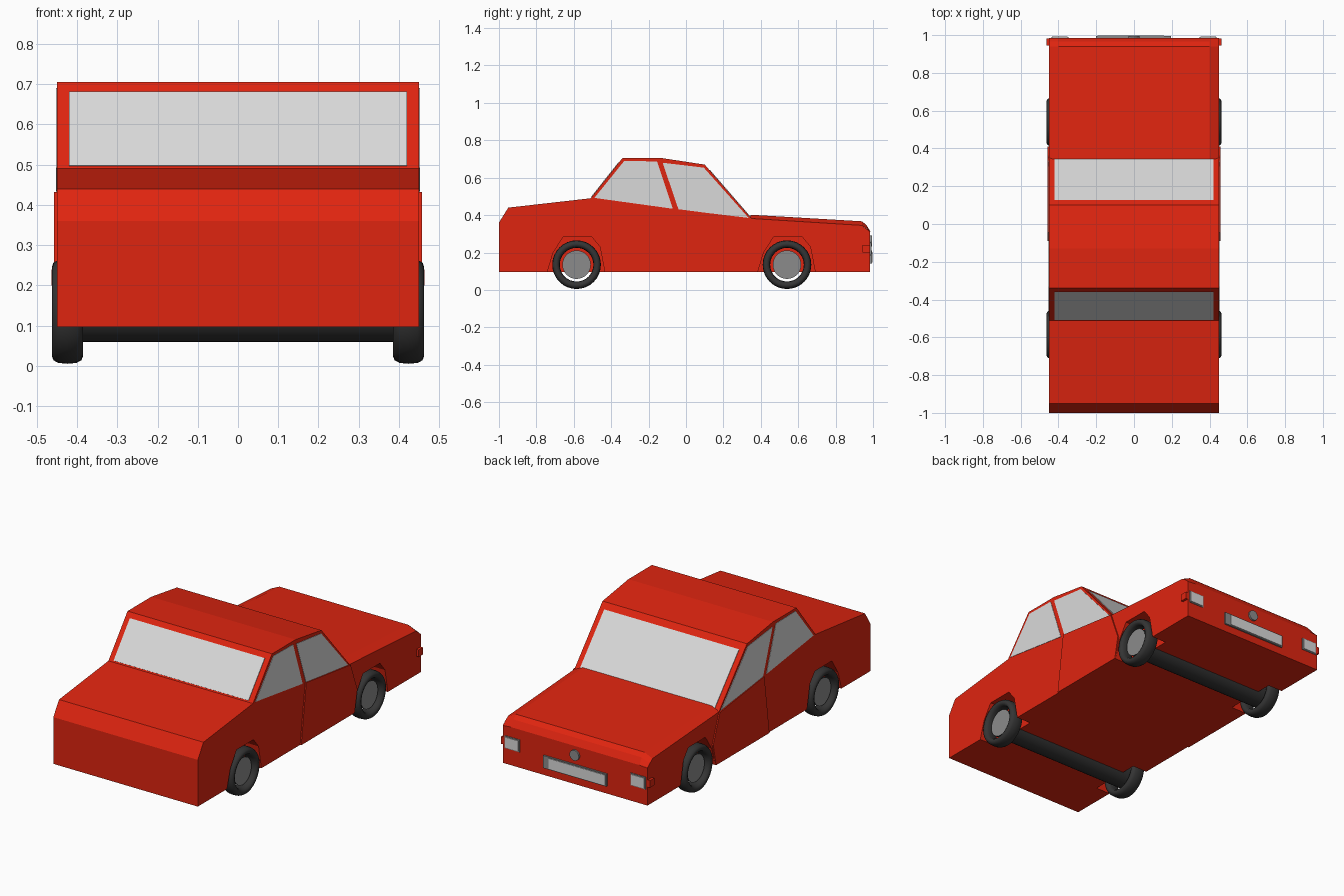
import bpy, bmesh, math
from mathutils import Vector

if "Cube" in bpy.data.objects:
    bpy.data.objects.remove(bpy.data.objects["Cube"])


def material(name, rgb):
    m = bpy.data.materials.new(name)
    m.diffuse_color = (*rgb, 1)
    m.use_nodes = True
    m.node_tree.nodes["Principled BSDF"].inputs["Base Color"].default_value = m.diffuse_color
    return m


RED = material("red paint", (0.74, 0.018, 0.005))
GLASS = material("pale glass", (0.70, 0.70, 0.70))
GREY = material("mid grey", (0.26, 0.26, 0.26))
RUBBER = material("dark rubber", (0.035, 0.035, 0.035))


def finish(name, bm, *mats):
    bmesh.ops.recalc_face_normals(bm, faces=bm.faces)
    me = bpy.data.meshes.new(name)
    bm.to_mesh(me)
    bm.free()
    for m in mats:
        me.materials.append(m)
    ob = bpy.data.objects.new(name, me)
    bpy.context.collection.objects.link(ob)
    return ob


def add_prism(bm, pts, x0, x1):
    """Side profile (y, z) extruded along x."""
    f = bm.faces.new([bm.verts.new((x0, y, z)) for y, z in pts])
    r = bmesh.ops.extrude_face_region(bm, geom=[f])
    vs = [v for v in r["geom"] if isinstance(v, bmesh.types.BMVert)]
    bmesh.ops.translate(bm, verts=vs, vec=(x1 - x0, 0, 0))


def prism(name, pts, spans, mat):
    bm = bmesh.new()
    for x0, x1 in spans:
        add_prism(bm, pts, x0, x1)
    return finish(name, bm, mat)


def both(a, b):
    return [(a, b), (-b, -a)]


def rect(y0, y1, z0, z1):
    return [(y0, z0), (y1, z0), (y1, z1), (y0, z1)]


def select(ob):
    bpy.ops.object.select_all(action='DESELECT')
    ob.select_set(True)
    bpy.context.view_layer.objects.active = ob


AXLES = {"rear": -0.585, "front": 0.54}
AXLE_Z = 0.135

# body shell: one side profile
body = prism("body", [(-1, .097), (-1, .36), (-.95, .44), (-.51, .49), (-.34, .705),
                      (-.13, .705), (.1, .67), (.35, .382), (.94, .345), (.985, .31),
                      (.985, .097)], [(-.45, .45)], RED)

# wheel arches cut as shallow pockets
bm = bmesh.new()
for yc in AXLES.values():
    arch = [(-.155, .05), (-.155, .1), (-.125, .2), (-.07, .285), (.08, .285),
            (.125, .23), (.15, .1), (.15, .05)]
    for x0, x1 in both(.36, .6):
        add_prism(bm, [(yc + y, z) for y, z in arch], x0, x1)
cutter = finish("arch_cutter", bm, RED)
cutter.hide_render = True
mod = body.modifiers.new("arches", 'BOOLEAN')
mod.operation = 'DIFFERENCE'
mod.solver = 'EXACT'
mod.object = cutter
select(body)
bpy.ops.object.modifier_apply(modifier="arches")
bpy.data.objects.remove(cutter)

# raised bonnet with sloping edges
bm = bmesh.new()
rings = []
for y, zs, zt in [(.345, .381, .402), (.94, .344, .367), (.965, .327, .347), (.986, .308, .312)]:
    rings.append([bm.verts.new((x, y, z)) for x, z in
                  [(-.45, zs), (-.40, zt), (.40, zt), (.45, zs)]])
for a, b in zip(rings, rings[1:]):
    for i in range(4):
        j = (i + 1) % 4
        bm.faces.new((a[i], a[j], b[j], b[i]))
bm.faces.new(rings[0])
bm.faces.new(rings[-1])
finish("bonnet", bm, RED)

# front doors, slightly proud of the body
prism("front_doors", [(-.045, .432), (.35, .381), (.41, .22), (.385, .097), (-.09, .097)],
      both(.449, .457), RED)

# side windows
prism("rear_side_windows", [(-.49, .492), (-.33, .69), (-.155, .687), (-.07, .434)],
      both(.448, .452), GLASS)
prism("front_side_windows", [(-.125, .68), (.095, .654), (.335, .385), (-.04, .43)],
      both(.448, .452), GLASS)


# windscreen and back window: thin plates lying on the slopes
def sloped_plate(name, a, b, out):
    a, b = Vector(a), Vector(b)
    d = (b - a).normalized()
    n = Vector((-d.y, d.x)) * out
    prism(name, [a - n * .002, b - n * .002, b + n * .003, a + n * .003],
          [(-.42, .42)], GLASS)


sloped_plate("windscreen", (.126, .640), (.347, .3855), 1)
sloped_plate("back_window", (-.505, .4963), (-.36, .680), 1)

# nose details: lamps, indicators, plate and round cap
prism("headlamp_frames", rect(.984, .988, .185, .255), both(.345, .440), GREY)
prism("headlamps", rect(.985, .992, .191, .249), both(.352, .434), GLASS)
prism("side_indicators", rect(.945, .983, .2, .24), both(.448, .464), RED)
prism("grille_plate", rect(.984, .994, .14, .21), [(-.2, .195)], GREY)
prism("grille_panel", rect(.985, .997, .146, .204), [(-.193, .16)], GLASS)
circle = [(math.cos(a) * .029, math.sin(a) * .029)
          for a in (math.tau * i / 20 for i in range(20))]
bm = bmesh.new()
f = bm.faces.new([bm.verts.new((x, .984, .262 + z)) for x, z in circle])
r = bmesh.ops.extrude_face_region(bm, geom=[f])
bmesh.ops.translate(bm, vec=(0, .011, 0),
                    verts=[v for v in r["geom"] if isinstance(v, bmesh.types.BMVert)])
finish("round_nose_cap", bm, GREY)

# tyres: rounded ring section spun around the axle
SEG = 32
section = [(.09 + .02 + .02 * math.copysign(abs(math.cos(a)) ** .8, math.cos(a)),
            .039 * math.copysign(abs(math.sin(a)) ** .8, math.sin(a)))
           for a in (math.tau * i / 12 for i in range(12))]
for end, yc in AXLES.items():
    for side, sx in (("right", 1), ("left", -1)):
        bm = bmesh.new()
        rings = [[bm.verts.new((sx * .424 + w, yc + rad * math.cos(t), AXLE_Z + rad * math.sin(t)))
                  for rad, w in section]
                 for t in (math.tau * k / SEG for k in range(SEG))]
        for k in range(SEG):
            a, b = rings[k], rings[(k + 1) % SEG]
            for i in range(12):
                j = (i + 1) % 12
                bm.faces.new((a[i], a[j], b[j], b[i]))
        select(finish(f"{end}_{side}_tyre", bm, RUBBER))
        bpy.ops.object.shade_smooth_by_angle(angle=math.radians(50))

    # thick axle whose grey end faces are the hubs
    bm = bmesh.new()
    add_prism(bm, [(yc + .076 * math.cos(t), AXLE_Z + .076 * math.sin(t))
                   for t in (math.tau * k / SEG for k in range(SEG))], -.44, .44)
    bm.normal_update()
    for f in bm.faces:
        f.material_index = 1 if abs(f.normal.x) > .9 else 0
    select(finish(f"{end}_axle", bm, RUBBER, GREY))
    bpy.ops.object.shade_smooth_by_angle(angle=math.radians(30))
